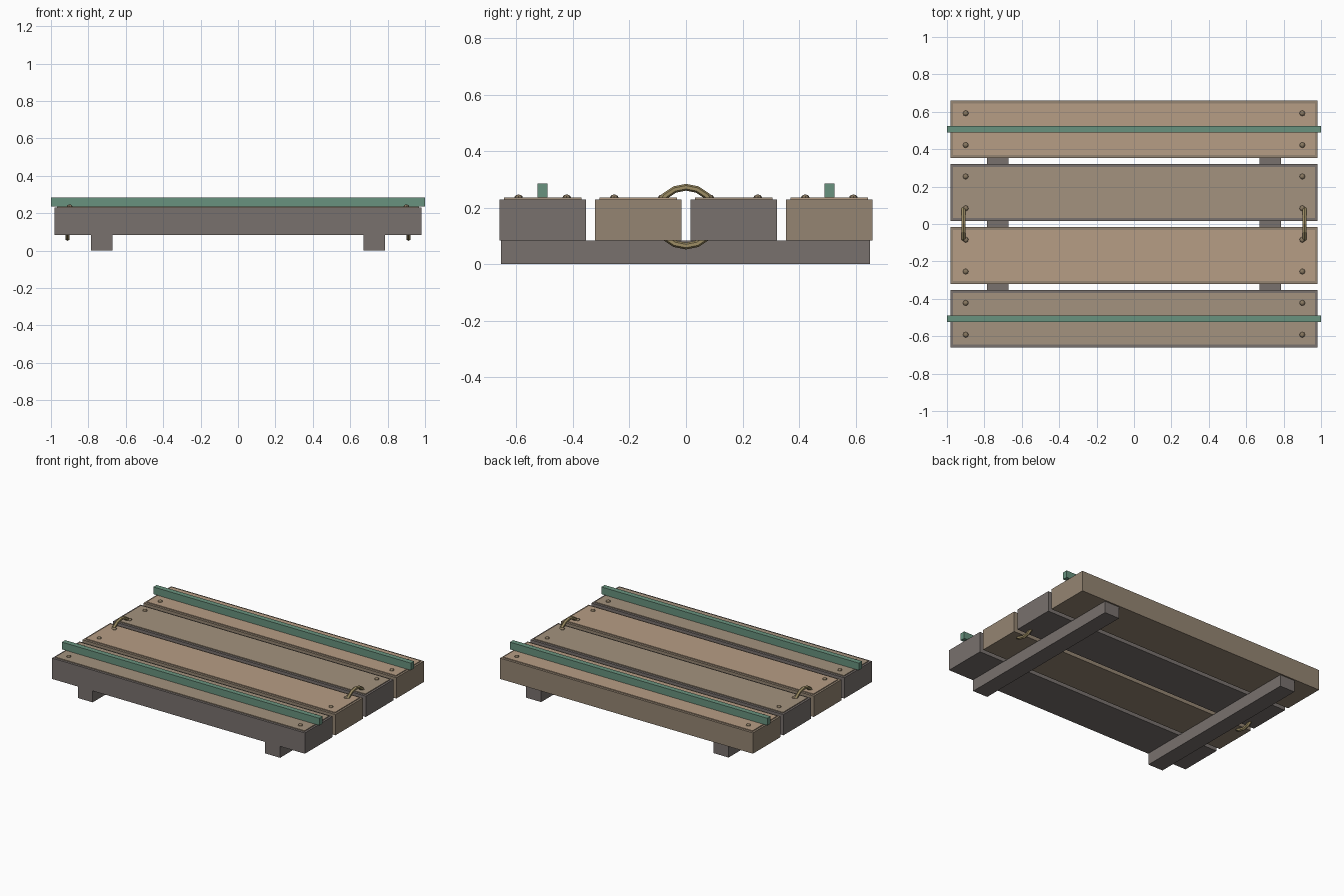
import bpy
from math import pi

if "Cube" in bpy.data.objects:
    bpy.data.objects.remove(bpy.data.objects["Cube"])


def material(name, rgb):
    m = bpy.data.materials.new(name)
    m.diffuse_color = (*rgb, 1)
    m.use_nodes = True
    m.node_tree.nodes["Principled BSDF"].inputs["Base Color"].default_value = m.diffuse_color
    return m


GREY_WOOD = material("grey_wood", (0.19, 0.165, 0.155))
TAN_WOOD = material("tan_wood", (0.30, 0.235, 0.17))
GREY_TOP = material("worn_top", (0.37, 0.29, 0.21))
TAN_TOP = material("tan_top", (0.47, 0.34, 0.235))
GREEN = material("green_paint", (0.14, 0.29, 0.21))
BRASS = material("brass", (0.34, 0.27, 0.13))
BOLT = material("bolt_metal", (0.25, 0.19, 0.12))


def box(name, x, y, z, mat):
    """Box from (min, max) ranges on each axis."""
    centre = [(a + b) / 2 for a, b in (x, y, z)]
    bpy.ops.mesh.primitive_cube_add(size=1, location=centre)
    ob = bpy.context.object
    ob.name = name
    ob.scale = [b - a for a, b in (x, y, z)]
    bpy.ops.object.transform_apply(location=False, rotation=False, scale=True)
    ob.data.materials.append(mat)
    return ob


# Four planks, each with a thin inset top board and corner bolts
for i in range(4):
    y = -0.507 + i * 0.338
    body, top = ((GREY_WOOD, GREY_TOP), (TAN_WOOD, TAN_TOP))[i % 2]
    box(f"plank_{i + 1}", (-0.982, 0.982), (y - 0.153, y + 0.153), (0.083, 0.229), body)
    box(f"plank_top_{i + 1}", (-0.968, 0.968), (y - 0.137, y + 0.137), (0.226, 0.235), top)
    for sx in (-1, 1):
        for sy in (-1, 1):
            bpy.ops.mesh.primitive_uv_sphere_add(
                segments=8, ring_count=6, radius=0.015,
                location=(sx * 0.9, y + sy * 0.085, 0.235))
            bolt = bpy.context.object
            bolt.name = f"bolt_{i + 1}"
            bolt.scale.z = 0.75
            bolt.data.materials.append(BOLT)

for side, s in (("left", -1), ("right", 1)):
    # Cross beams underneath
    x = s * 0.728
    box(f"{side}_beam", (x - 0.058, x + 0.058), (-0.655, 0.65), (0, 0.083), GREY_WOOD)
    # Ring handles passing through the middle planks
    bpy.ops.mesh.primitive_torus_add(
        major_segments=16, minor_segments=6, major_radius=0.104, minor_radius=0.012,
        location=(s * 0.911, 0, 0.168), rotation=(0, pi / 2, 0))
    ring = bpy.context.object
    ring.name = f"{side}_ring_handle"
    ring.data.materials.append(BRASS)

# Long guide rails on the outer planks
for name, y in (("front_rail", -0.507), ("back_rail", 0.507)):
    box(name, (-1, 1), (y - 0.018, y + 0.018), (0.235, 0.285), GREEN)
